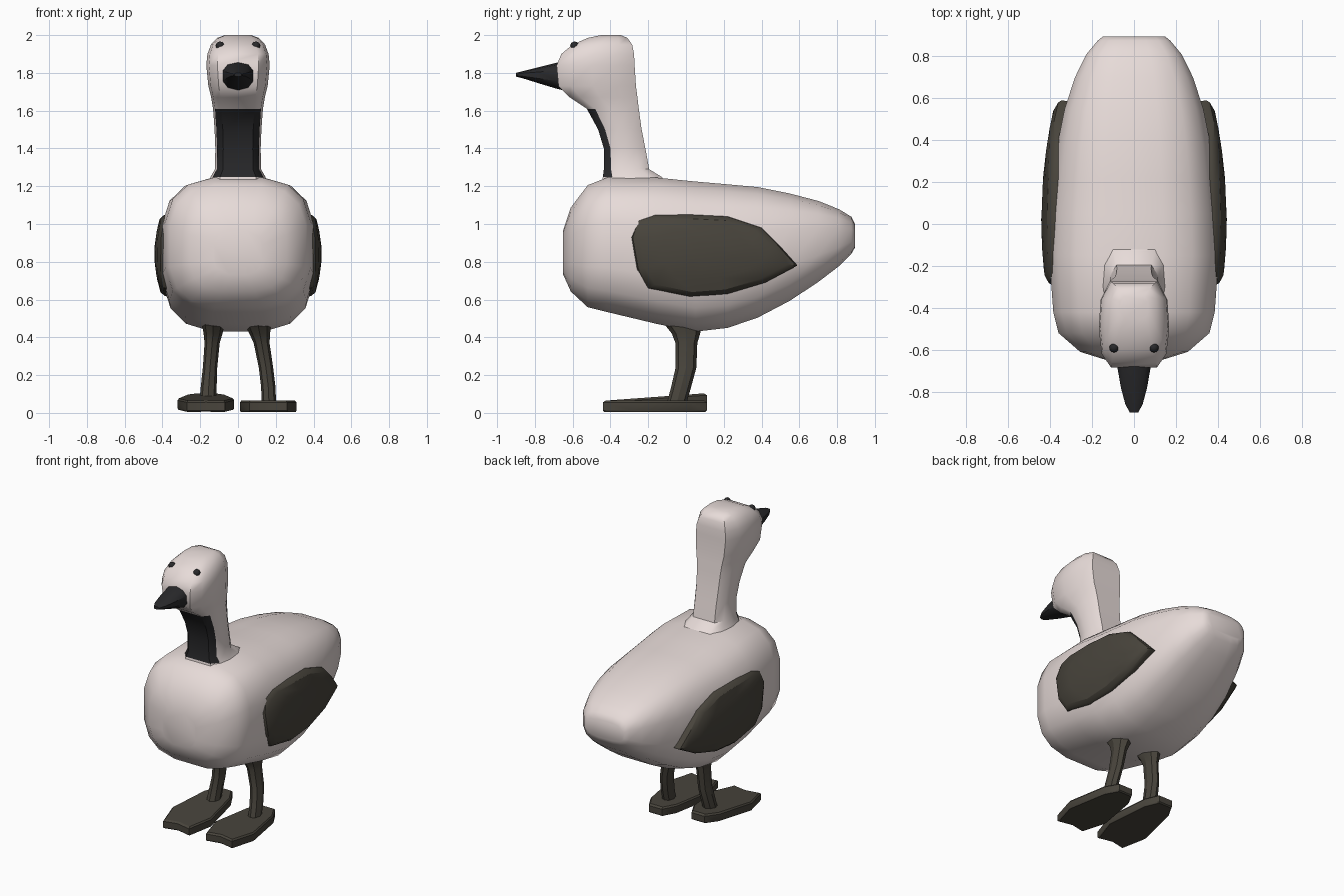
import bpy, bmesh, math
from mathutils import Vector


def material(name, rgb):
    m = bpy.data.materials.new(name)
    m.diffuse_color = (*rgb, 1)
    return m


PALE = material("pale_feathers", (0.80, 0.71, 0.69))
BLACK = material("black", (0.022, 0.022, 0.024))
BROWN = material("dark_brown", (0.065, 0.058, 0.045))


def loft(name, rings, mats, angle=35, pick=None):
    """Skin a list of equal-length rings, with both ends capped."""
    bm = bmesh.new()
    vs = [[bm.verts.new(p) for p in r] for r in rings]
    n = len(rings[0])
    for j in range(len(vs) - 1):
        for i in range(n):
            k = (i + 1) % n
            f = bm.faces.new((vs[j][i], vs[j][k], vs[j + 1][k], vs[j + 1][i]))
            if pick and pick(j, i):
                f.material_index = 1
    bm.faces.new(vs[0])
    bm.faces.new(vs[-1])
    bmesh.ops.recalc_face_normals(bm, faces=bm.faces)
    me = bpy.data.meshes.new(name)
    bm.to_mesh(me)
    bm.free()
    ob = bpy.data.objects.new(name, me)
    bpy.context.collection.objects.link(ob)
    for m in mats:
        me.materials.append(m)
    bpy.ops.object.select_all(action='DESELECT')
    ob.select_set(True)
    bpy.context.view_layer.objects.active = ob
    bpy.ops.object.shade_smooth_by_angle(angle=math.radians(angle))
    return ob


def oval(y, z0, z1, w, n=16, e=3.0):
    """Superellipse ring standing across the y axis."""
    pts = []
    for i in range(n):
        a = 2 * math.pi * (i + 0.5) / n
        c, s = math.cos(a), math.sin(a)
        x = math.copysign(abs(c) ** (2 / e), c) * w
        z = math.copysign(abs(s) ** (2 / e), s) * (z1 - z0) / 2
        pts.append((x, y, (z0 + z1) / 2 + z))
    return pts


# Body: y, bottom, top, half width
body = [(-0.65, 0.73, 0.97, 0.13), (-0.61, 0.64, 1.09, 0.26),
        (-0.52, 0.555, 1.21, 0.365), (-0.42, 0.53, 1.25, 0.39),
        (-0.15, 0.465, 1.25, 0.41), (0.05, 0.425, 1.23, 0.405),
        (0.22, 0.445, 1.215, 0.39), (0.38, 0.50, 1.20, 0.37),
        (0.55, 0.59, 1.165, 0.335), (0.70, 0.69, 1.125, 0.285),
        (0.81, 0.775, 1.08, 0.23), (0.875, 0.84, 1.04, 0.175),
        (0.895, 0.875, 1.00, 0.15)]
loft("body", [oval(*b) for b in body], [PALE], 40)


# Neck and head: z, front y, back y, half width; dark patch on the throat
def neck_ring(z, yf, yb, w):
    half = [(0.65, 0), (0.92, 0.16), (1, 0.45), (0.95, 0.78), (0.68, 1)]
    right = [(w * a, yf + (yb - yf) * t, z) for a, t in half]
    return right + [(-x, y, zz) for x, y, zz in reversed(right)]


neck = [(1.20, -0.45, -0.08, 0.16), (1.25, -0.44, -0.13, 0.145),
        (1.29, -0.435, -0.195, 0.122), (1.40, -0.435, -0.215, 0.12),
        (1.50, -0.465, -0.235, 0.124), (1.61, -0.525, -0.25, 0.132),
        (1.67, -0.615, -0.257, 0.142), (1.73, -0.675, -0.265, 0.157),
        (1.84, -0.685, -0.272, 0.168), (1.90, -0.66, -0.275, 0.162),
        (1.95, -0.60, -0.285, 0.143), (1.985, -0.52, -0.31, 0.11),
        (2.00, -0.45, -0.345, 0.07)]
loft("neck_and_head", [neck_ring(*r) for r in neck], [PALE, BLACK], 42,
     lambda j, i: 1 <= j <= 4 and i in (0, 8, 9))

# Beak
beak = [(-0.62, 1.70, 1.865, 0.088), (-0.68, 1.715, 1.855, 0.083),
        (-0.78, 1.745, 1.83, 0.065), (-0.86, 1.77, 1.81, 0.043),
        (-0.90, 1.78, 1.80, 0.02)]
loft("beak", [oval(*b, n=10, e=2.6) for b in beak], [BLACK], 40)

# Wings: raised plates curved to follow the flanks
outline = [(-0.29, 0.93), (-0.26, 1.02), (-0.17, 1.05), (0.02, 1.05),
           (0.22, 1.04), (0.40, 0.98), (0.50, 0.88), (0.59, 0.78),
           (0.42, 0.69), (0.22, 0.63), (0.02, 0.615), (-0.20, 0.66),
           (-0.26, 0.76)]


def wing_ring(side, scale, drop):
    pts = []
    for y, z in outline:
        y, z = 0.12 + (y - 0.12) * scale, 0.84 + (z - 0.84) * scale
        x = 0.443 - 0.19 * y * y - 0.8 * (z - 0.84) ** 2 - drop
        pts.append((side * x, y, z))
    return pts


for side, label in ((1, "right"), (-1, "left")):
    loft(label + "_wing",
         [wing_ring(side, s, d) for s, d in
          ((0.97, 0.11), (1.0, 0.03), (0.98, 0.015), (0.89, 0.0),
           (0.6, 0.0), (0.25, 0.0))], [BROWN], 30)

# Legs: x, y, z, half width, half depth for each side
legs = {
    "right": [(0.105, -0.015, 0.47, 0.07, 0.10), (0.115, 0.0, 0.42, 0.055, 0.075),
              (0.125, 0.002, 0.37, 0.042, 0.058), (0.148, 0.0, 0.24, 0.038, 0.055),
              (0.16, -0.025, 0.14, 0.038, 0.053), (0.164, -0.05, 0.05, 0.038, 0.052)],
    "left": [(-0.132, -0.015, 0.47, 0.06, 0.10), (-0.132, 0.0, 0.42, 0.05, 0.075),
             (-0.137, 0.002, 0.37, 0.04, 0.058), (-0.148, 0.0, 0.24, 0.038, 0.055),
             (-0.155, -0.025, 0.14, 0.042, 0.053), (-0.16, -0.05, 0.05, 0.045, 0.052)],
}
for label, path in legs.items():
    rings = [[(x + w * math.cos(a), y + d * math.sin(a), z)
              for a in (math.tau * i / 8 for i in range(8))]
             for x, y, z, w, d in path]
    loft(label + "_leg", rings, [BROWN], 30)

# Webbed feet; the left one is slightly raised at the heel
web = [(0.05, 0.11), (0.10, 0.02), (0.15, -0.27), (0.10, -0.44), (0.0, -0.42)]
web += [(-x, y) for x, y in reversed(web[:4])]
for cx, label, tilt in ((0.16, "right", 0.0), (-0.17, "left", 0.07)):
    rings = []
    for z, s in ((0.005, 0.97), (0.012, 1.0), (0.055, 1.0), (0.065, 0.95)):
        rings.append([(cx + x * s, -0.17 + (y + 0.17) * s, z + tilt * (y + 0.44))
                      for x, y in web])
    loft(label + "_foot", rings, [BROWN], 30)

# Eyes
for side, label in ((1, "right"), (-1, "left")):
    bpy.ops.mesh.primitive_uv_sphere_add(segments=12, ring_count=8, radius=0.023,
                                         location=(side * 0.095, -0.59, 1.943))
    eye = bpy.context.object
    eye.name = label + "_eye"
    eye.data.materials.append(BLACK)
    bpy.ops.object.shade_smooth()
